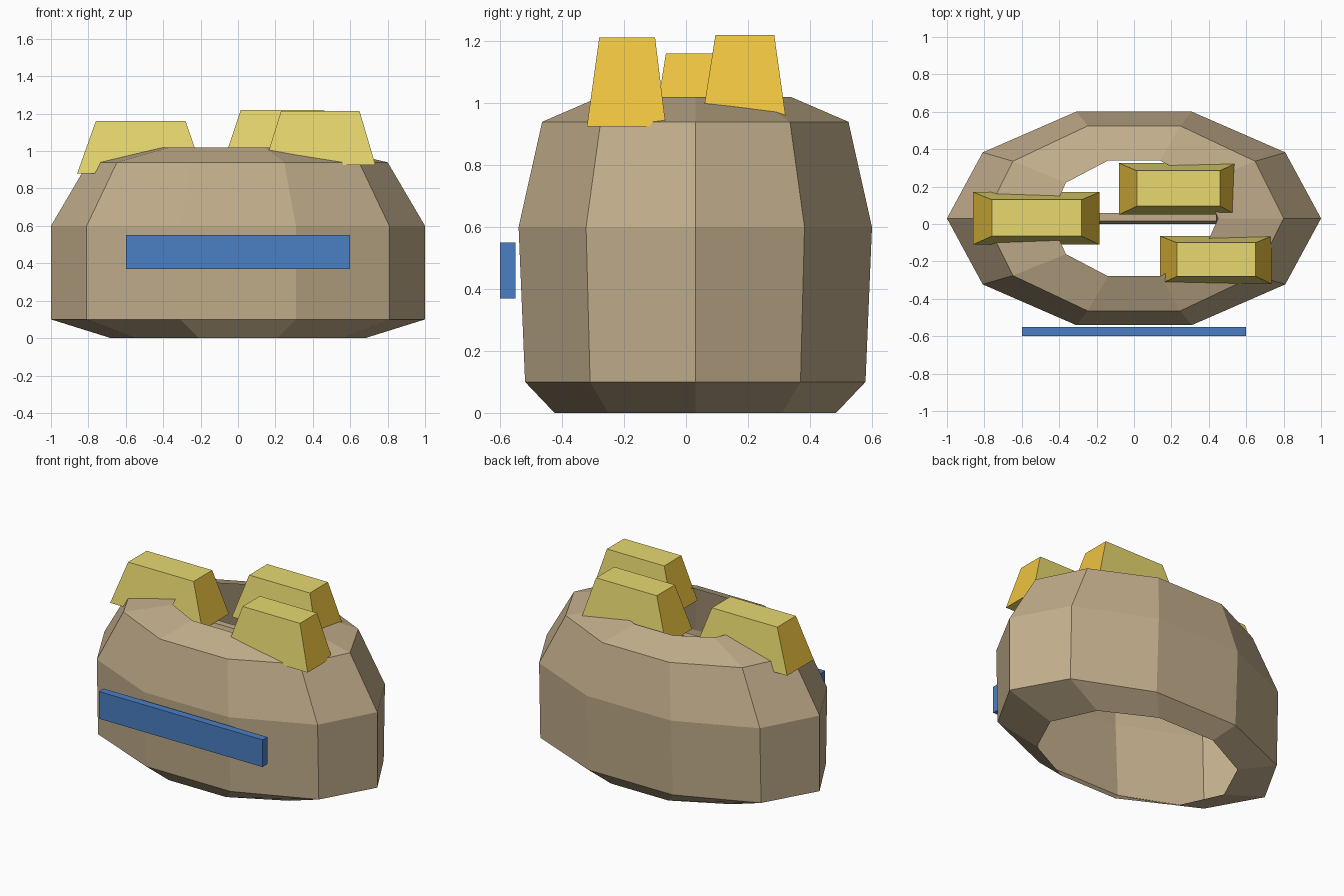
import bpy, math

if "Cube" in bpy.data.objects:
    bpy.data.objects.remove(bpy.data.objects["Cube"])


def material(name, color):
    m = bpy.data.materials.new(name)
    m.diffuse_color = (*color, 1)
    m.use_nodes = True
    m.node_tree.nodes["Principled BSDF"].inputs["Base Color"].default_value = m.diffuse_color
    return m


TAN = material("cloth_tan", (0.54, 0.42, 0.26))
BLUE = material("blue", (0.07, 0.21, 0.55))
PALE = material("pale_gold", (0.80, 0.69, 0.16))
GOLD = material("deep_gold", (0.85, 0.55, 0.05))


def make(name, verts, faces, *mats):
    mesh = bpy.data.meshes.new(name)
    mesh.from_pydata(verts, [], faces)
    for m in mats:
        mesh.materials.append(m)
    ob = bpy.data.objects.new(name, mesh)
    bpy.context.collection.objects.link(ob)
    return ob


def frustum(name, base, top, z0, z1, *mats):
    """Tapered box; base and top are (x0, x1, y0, y1)."""
    verts = []
    for (x0, x1, y0, y1), z in ((base, z0), (top, z1)):
        verts += [(x0, y0, z), (x1, y0, z), (x1, y1, z), (x0, y1, z)]
    faces = [(3, 2, 1, 0), (4, 5, 6, 7)]
    faces += [(i, (i + 1) % 4, (i + 1) % 4 + 4, i + 4) for i in range(4)]
    return make(name, verts, faces, *mats)


# Sack: ten-sided oval shell, open at the bottom and the mouth
N, CY = 10, 0.03
rings = [(0.68, 0.478, 0.0), (1.0, 0.578, 0.1), (1.0, 0.6, 0.6),
         (0.8, 0.52, 0.94), (0.45, 0.325, 1.02)]
verts, faces = [], []
for rx, ry, z in rings:
    for i in range(N):
        a = 2 * math.pi * i / N
        verts.append((rx * math.cos(a), CY + ry * math.sin(a), z))
for r in range(len(rings) - 1):
    for i in range(N):
        j = (i + 1) % N
        faces.append((r * N + i, r * N + j, (r + 1) * N + j, (r + 1) * N + i))
make("sack", verts, faces, TAN)

# Thin crossbar inside the mouth
frustum("crossbar", (-0.45, 0.45, 0.0, 0.06), (-0.44, 0.44, 0.015, 0.06), 0.82, 0.88, TAN)

# Blue strip on the front
strip = (-0.6, 0.6, -0.6, -0.55)
frustum("front_strip", strip, strip, 0.37, 0.55, BLUE)

# Gold bars with deeper coloured ends
bars = {
    "bar_left": ((-0.86, -0.185, -0.11, 0.17), (-0.76, -0.28, -0.065, 0.13), 0.88, 1.16),
    "bar_back": ((-0.08, 0.545, 0.05, 0.325), (0.015, 0.46, 0.095, 0.285), 0.935, 1.22),
    "bar_front": ((0.14, 0.735, -0.32, -0.065), (0.23, 0.65, -0.28, -0.10), 0.925, 1.213),
}
for name, spec in bars.items():
    bar = frustum(name, *spec, PALE, GOLD)
    for p in bar.data.polygons:
        if abs(p.normal.x) > 0.7:
            p.material_index = 1
